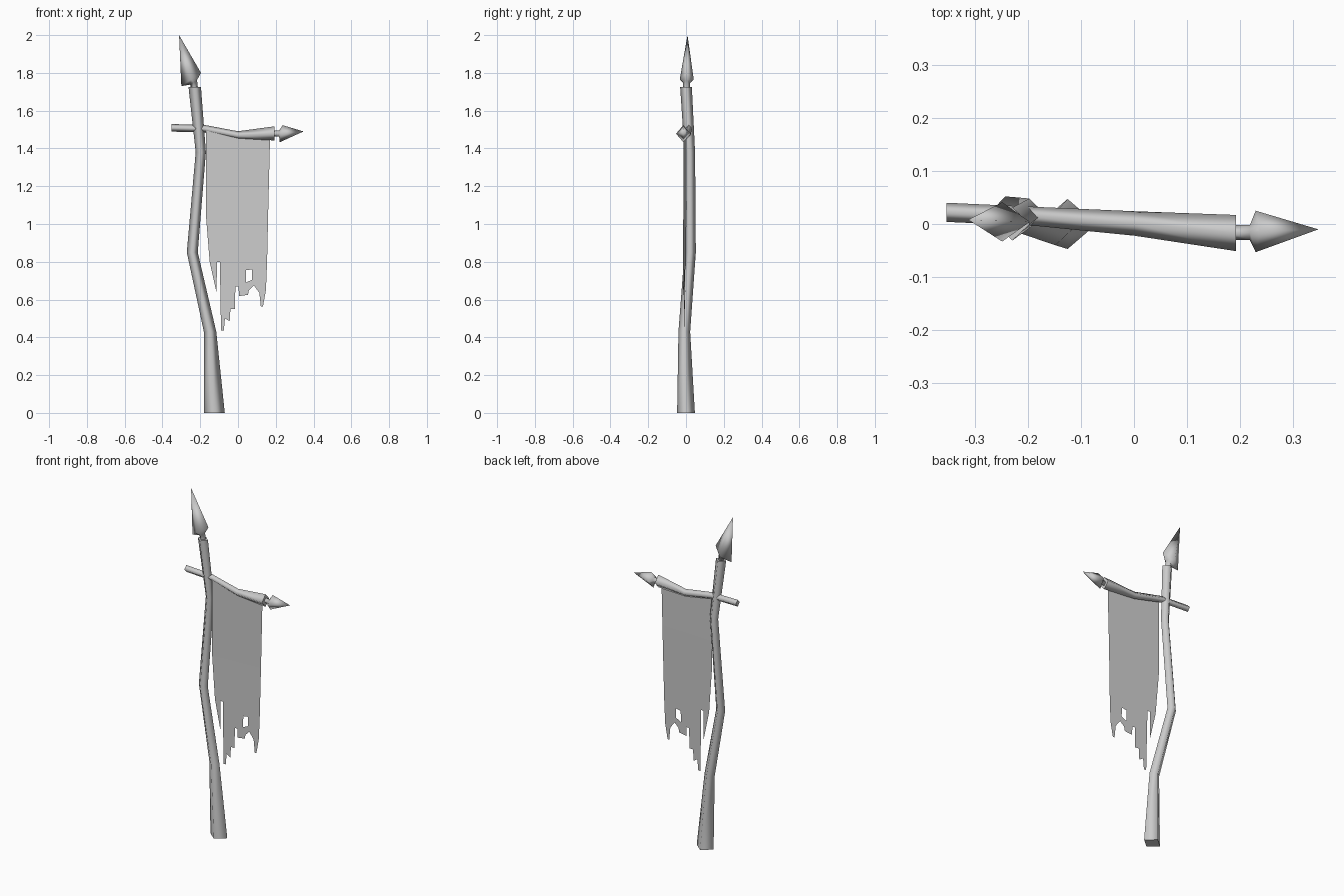
import bpy, bmesh
from mathutils import Vector


def finish(name, bm, smooth_sides=True):
    me = bpy.data.meshes.new(name)
    bm.to_mesh(me)
    bm.free()
    ob = bpy.data.objects.new(name, me)
    bpy.context.collection.objects.link(ob)
    return ob


def loft(name, rings):
    """Four-sided diamond loft; each ring is centre plus two half-diagonals."""
    bm = bmesh.new()
    loops = []
    for c, u, v in rings:
        c, u, v = Vector(c), Vector(u), Vector(v)
        loops.append([bm.verts.new(p) for p in (c + u, c + v, c - u, c - v)])
    for a, b in zip(loops, loops[1:]):
        for i in range(4):
            j = (i + 1) % 4
            bm.faces.new((a[i], a[j], b[j], b[i])).smooth = True
    bm.faces.new(loops[0][::-1])
    bm.faces.new(loops[-1])
    bmesh.ops.remove_doubles(bm, verts=bm.verts[:], dist=0.0005)
    bmesh.ops.recalc_face_normals(bm, faces=bm.faces[:])
    return finish(name, bm)


# crooked pole: x, y, z, half width x, half width y
pole = [(-0.125, 0, 0, 0.055, 0.047), (-0.148, -0.009, 0.43, 0.033, 0.031),
        (-0.242, 0.022, 0.85, 0.029, 0.03), (-0.197, 0.02, 1.38, 0.027, 0.028),
        (-0.229, 0.0, 1.725, 0.033, 0.031)]
loft("pole", [((x, y, z), (a, 0, 0), (0, b, 0)) for x, y, z, a, b in pole])

# tilted spear tip with short neck
loft("spear_tip", [
    ((-0.229, 0.002, 1.71), (0.018, 0, 0), (0, 0.018, 0)),
    ((-0.235, 0.003, 1.75), (0.018, 0, 0.012), (0, 0.018, 0)),
    ((-0.248, 0.004, 1.765), (0.052, 0, 0.035), (0, 0.037, 0)),
    ((-0.312, 0.008, 2.0), (0.0001, 0, 0), (0, 0.0001, 0))])

# bent crossbar: x, y, z, half width y, half width z
bar = [(-0.353, 0.022, 1.509, 0.018, 0.02), (-0.18, 0.014, 1.505, 0.018, 0.02),
       (0.0, 0.001, 1.469, 0.023, 0.022), (0.192, -0.017, 1.48, 0.034, 0.037)]
loft("crossbar", [((x, y, z), (0, a, 0), (0, 0, b)) for x, y, z, a, b in bar])

# arrow finial on the crossbar
loft("crossbar_tip", [
    ((0.18, -0.016, 1.48), (0, 0.014, 0), (0, 0, 0.016)),
    ((0.218, -0.016, 1.479), (0, 0.014, 0), (0, 0, 0.016)),
    ((0.229, -0.014, 1.478), (0, 0.039, 0), (0.008, 0, 0.045)),
    ((0.347, -0.01, 1.49), (0, 0.0001, 0), (0, 0, 0.0001))])

# ragged banner outline (x, z) and square hole
outline = [(-0.17, 1.5), (-0.17, 1.05), (-0.15, 0.8), (-0.113, 0.633),
           (-0.112, 0.8), (-0.096, 0.8), (-0.09, 0.437), (-0.075, 0.437),
           (-0.069, 0.5), (-0.044, 0.485), (-0.04, 0.55), (-0.016, 0.55),
           (-0.014, 0.67), (0.003, 0.67), (0.005, 0.618), (0.053, 0.625),
           (0.058, 0.65), (0.084, 0.675), (0.113, 0.636), (0.121, 0.562),
           (0.132, 0.562), (0.148, 0.65), (0.154, 0.8), (0.16, 1.07),
           (0.17, 1.47), (0.0, 1.465)]
hole = [(0.042, 0.755), (0.074, 0.76), (0.074, 0.705), (0.042, 0.69)]
bm = bmesh.new()
for loop in (outline, hole):
    vs = [bm.verts.new((x, 0, z)) for x, z in loop]
    for a, b in zip(vs, vs[1:] + vs[:1]):
        bm.edges.new((a, b))
bmesh.ops.triangle_fill(bm, use_beauty=True, edges=bm.edges[:], normal=(0, -1, 0))
# crease lines so the cloth can drape gently
for z in (0.85, 1.1, 1.3):
    bmesh.ops.bisect_plane(bm, geom=bm.verts[:] + bm.edges[:] + bm.faces[:],
                           plane_co=(0, 0, z), plane_no=(0, 0, 1))
for v in bm.verts:
    v.co.y = -0.006 - 0.05 * v.co.x - 0.008 * max(0, 1.1 - v.co.z)
for f in bm.faces:
    f.smooth = True
finish("banner_cloth", bm)
